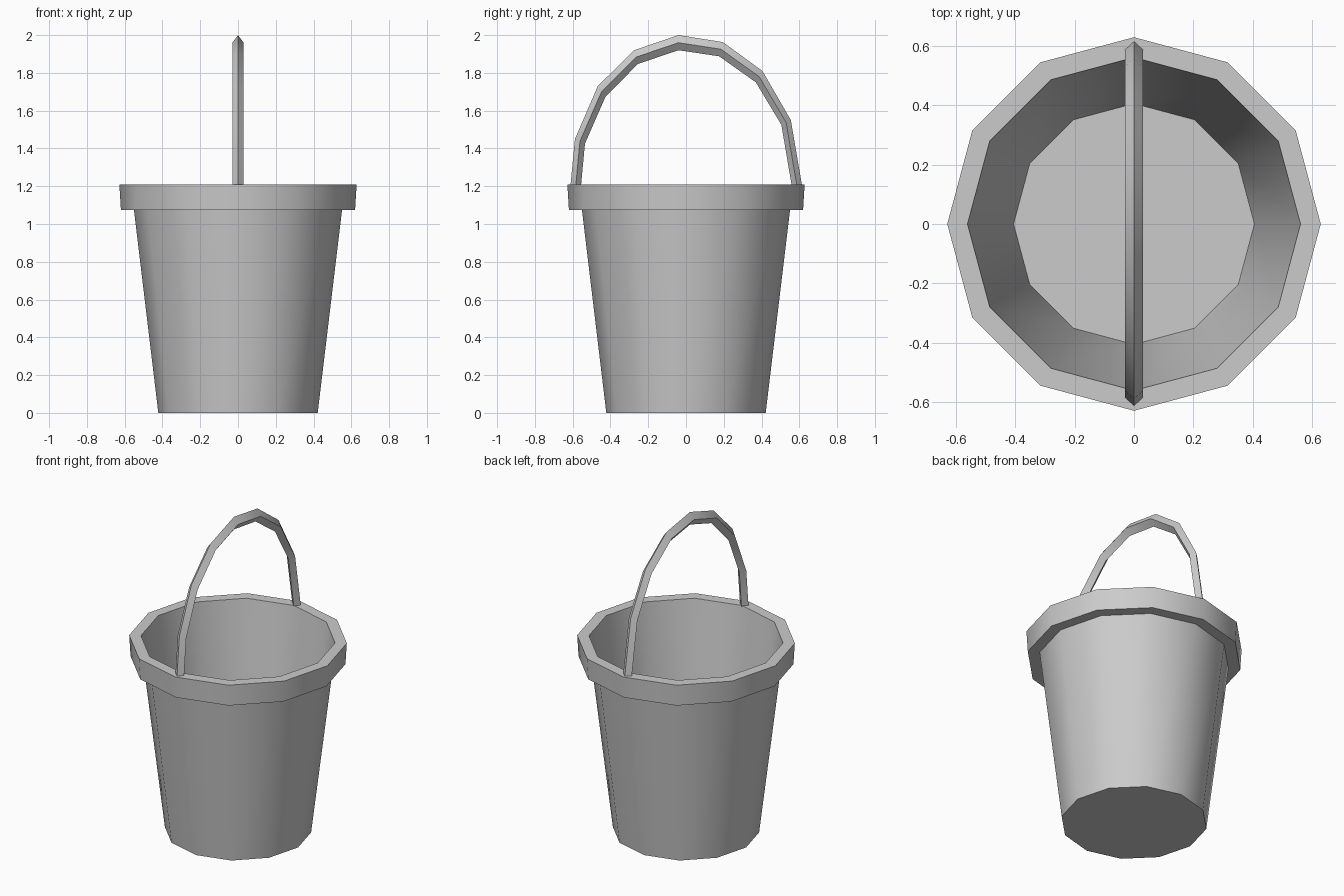
import bpy, bmesh
from math import cos, sin, pi, radians

if "Cube" in bpy.data.objects:
    bpy.data.objects.remove(bpy.data.objects["Cube"])

SIDES = 12


def finish(name, bm):
    bmesh.ops.recalc_face_normals(bm, faces=bm.faces)
    mesh = bpy.data.meshes.new(name)
    bm.to_mesh(mesh)
    bm.free()
    obj = bpy.data.objects.new(name, mesh)
    bpy.context.collection.objects.link(obj)
    bpy.ops.object.select_all(action='DESELECT')
    obj.select_set(True)
    bpy.context.view_layer.objects.active = obj
    bpy.ops.object.shade_smooth_by_angle(angle=radians(35))
    return obj


def loft(name, rings):
    """Skin a series of closed rings and cap both ends."""
    bm = bmesh.new()
    loops = [[bm.verts.new(p) for p in ring] for ring in rings]
    n = len(loops[0])
    for a, b in zip(loops, loops[1:]):
        for i in range(n):
            j = (i + 1) % n
            bm.faces.new((a[i], a[j], b[j], b[i]))
    bm.faces.new(loops[0])
    bm.faces.new(loops[-1])
    return finish(name, bm)


# Bucket: outer wall, rim band, inner wall, floor (radius, height)
profile = [(0.422, 0), (0.551, 1.075), (0.62, 1.075), (0.628, 1.208),
           (0.56, 1.208), (0.405, 0.02)]
loft("bucket", [[(r * cos(2 * pi * i / SIDES), r * sin(2 * pi * i / SIDES), z)
                 for i in range(SIDES)] for r, z in profile])

# Handle: diamond section between outer and inner arcs (y, z)
outer = [(0.615, 1.2), (0.555, 1.55), (0.405, 1.81), (0.195, 1.963), (-0.04, 2.0),
         (-0.275, 1.92), (-0.467, 1.73), (-0.588, 1.45), (-0.612, 1.2)]
inner = [(0.56, 1.2), (0.505, 1.525), (0.37, 1.75), (0.175, 1.888), (-0.04, 1.92),
         (-0.255, 1.847), (-0.427, 1.672), (-0.535, 1.425), (-0.556, 1.2)]
rings = []
for (yo, zo), (yi, zi) in zip(outer, inner):
    ym, zm = (yo + yi) / 2, (zo + zi) / 2
    rings.append([(0, yo, zo), (0.03, ym, zm), (0, yi, zi), (-0.03, ym, zm)])
loft("handle", rings)
